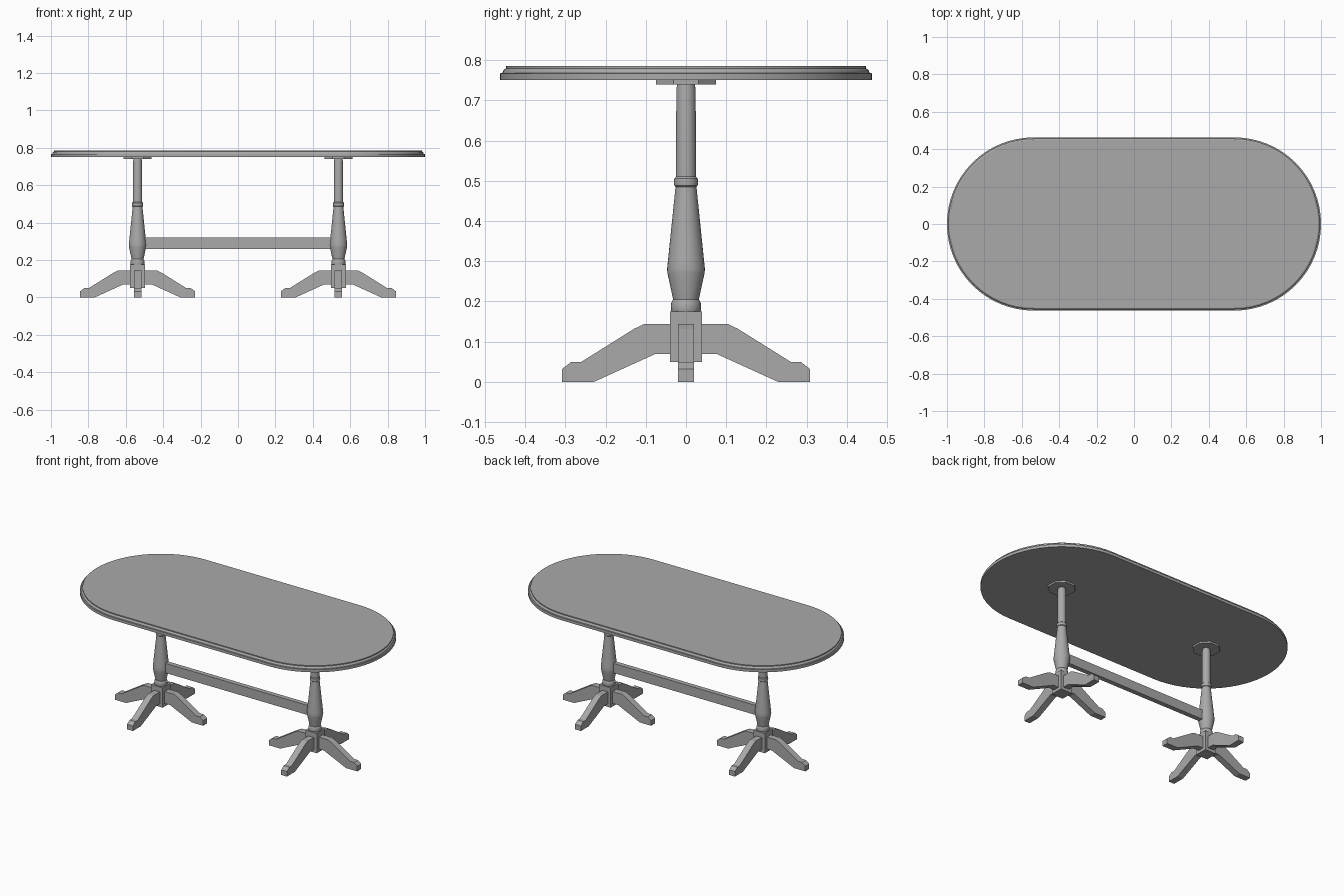
import bpy, bmesh, math
from mathutils import Matrix, Vector

cube = bpy.data.objects.get("Cube")
if cube:
    bpy.data.objects.remove(cube, do_unlink=True)

grey = bpy.data.materials.new("grey")
grey.use_nodes = True
grey.diffuse_color = (0.4, 0.4, 0.4, 1)
grey.node_tree.nodes["Principled BSDF"].inputs["Base Color"].default_value = (0.4, 0.4, 0.4, 1)

COLUMN_X = 0.537


def finish(name, bm, location=(0, 0, 0), smooth=False):
    bmesh.ops.recalc_face_normals(bm, faces=bm.faces)
    mesh = bpy.data.meshes.new(name)
    bm.to_mesh(mesh)
    bm.free()
    mesh.materials.append(grey)
    obj = bpy.data.objects.new(name, mesh)
    obj.location = location
    bpy.context.collection.objects.link(obj)
    if smooth:
        bpy.ops.object.select_all(action="DESELECT")
        obj.select_set(True)
        bpy.context.view_layer.objects.active = obj
        bpy.ops.object.shade_smooth_by_angle(angle=math.radians(30))
    return obj


def loft(name, profile, steps, half_straight=0, location=(0, 0, 0), turn=0, smooth=True):
    """Stack rings of (radius, height); a straight run stretches them into ovals."""
    bm = bmesh.new()
    rings = []
    for radius, z in profile:
        ring = []
        for side in ((1, -1) if half_straight else (0,)):
            count = steps + 1 if side else steps
            sweep = math.pi if side else math.tau
            start = {1: -math.pi / 2, -1: math.pi / 2, 0: turn}[side]
            for i in range(count):
                a = start + sweep * i / steps
                ring.append(bm.verts.new((side * half_straight + radius * math.cos(a),
                                          radius * math.sin(a), z)))
        rings.append(ring)
    for low, high in zip(rings, rings[1:]):
        for i in range(len(low)):
            j = (i + 1) % len(low)
            bm.faces.new((low[i], low[j], high[j], high[i]))
    bm.faces.new(rings[0])
    bm.faces.new(rings[-1])
    return finish(name, bm, location, smooth)


def box(name, size, location):
    bm = bmesh.new()
    bmesh.ops.create_cube(bm, size=1, matrix=Matrix.Diagonal((*size, 1)))
    return finish(name, bm, location)


def foot(name, angle, x):
    """Extrude the side outline of one splayed foot and turn it about the column."""
    outline = [(0.03, 0.144), (0.104, 0.144), (0.129, 0.132), (0.26, 0.05), (0.285, 0.05),
               (0.308, 0.032), (0.308, 0), (0.229, 0), (0.077, 0.069), (0.03, 0.069)]
    bm = bmesh.new()
    face = bm.faces.new([bm.verts.new((u, -0.02, z)) for u, z in outline])
    side = bmesh.ops.extrude_face_region(bm, geom=[face])["geom"]
    bmesh.ops.translate(bm, vec=Vector((0, 0.04, 0)),
                        verts=[v for v in side if isinstance(v, bmesh.types.BMVert)])
    bmesh.ops.rotate(bm, verts=bm.verts, matrix=Matrix.Rotation(angle, 3, "Z"))
    return finish(name, bm, (x, 0, 0))


# Oval top with a stepped, rounded rim
loft("table_top", [(0.463, 0.75), (0.463, 0.767), (0.456, 0.768), (0.455, 0.773),
                   (0.452, 0.777), (0.448, 0.779), (0.448, 0.785)], 32, half_straight=COLUMN_X)

# Turned column outline, from the post up to the plate
turned = [(0.034, 0.17), (0.037, 0.177), (0.037, 0.195), (0.034, 0.202), (0.032, 0.205),
          (0.046, 0.27), (0.047, 0.28), (0.045, 0.3), (0.026, 0.485), (0.029, 0.488),
          (0.03, 0.497), (0.029, 0.506), (0.025, 0.51), (0.024, 0.725), (0.022, 0.74)]

for side, x in (("left", COLUMN_X), ("right", -COLUMN_X)):
    loft(side + "_column", turned, 32, location=(x, 0, 0))
    loft(side + "_mounting_plate", [(0.081, 0.739), (0.081, 0.75)], 8,
         location=(x, 0, 0), turn=math.pi / 8, smooth=False)
    box(side + "_post_block", (0.08, 0.08, 0.125), (x, 0, 0.1125))
    for i, facing in enumerate(("outer_x", "back", "inner_x", "front")):
        foot(f"{side}_foot_{facing}", i * math.pi / 2 + (math.pi if x < 0 else 0),
             x)

# Rail joining the two columns
box("stretcher", (2 * COLUMN_X - 0.06, 0.03, 0.06), (0, 0, 0.29))
